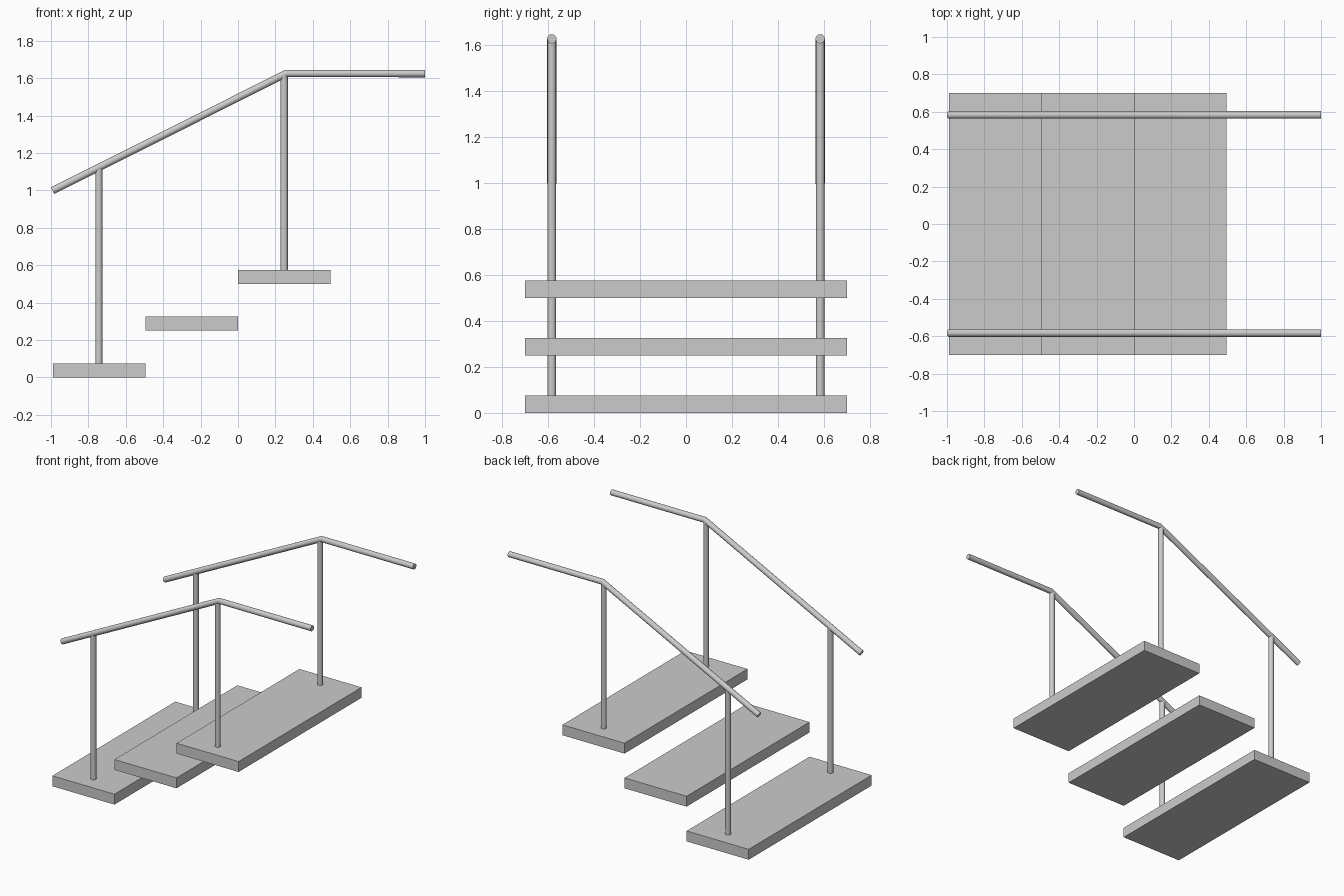
import bpy, math

if "Cube" in bpy.data.objects:
    bpy.data.objects.remove(bpy.data.objects["Cube"])

STEP_W, STEP_RISE, STEP_T = 0.495, 0.25, 0.075
RAIL_Y, R = 0.583, 0.02


def box(name, lo, hi):
    bpy.ops.mesh.primitive_cube_add(size=1, location=[(a + b) / 2 for a, b in zip(lo, hi)])
    ob = bpy.context.object
    ob.name = name
    ob.scale = [b - a for a, b in zip(lo, hi)]
    bpy.ops.object.transform_apply(location=False, rotation=False, scale=True)


def tube(name, points, radius):
    # round bar swept along a straight-segment path, capped at both ends
    cu = bpy.data.curves.new(name, 'CURVE')
    cu.dimensions = '3D'
    cu.bevel_depth = radius
    cu.bevel_resolution = 10
    cu.use_fill_caps = True
    sp = cu.splines.new('POLY')
    sp.points.add(len(points) - 1)
    for p, co in zip(sp.points, points):
        p.co = (*co, 1)
    ob = bpy.data.objects.new(name, cu)
    bpy.context.collection.objects.link(ob)
    bpy.ops.object.select_all(action='DESELECT')
    ob.select_set(True)
    bpy.context.view_layer.objects.active = ob
    bpy.ops.object.convert(target='MESH')
    bpy.ops.object.shade_smooth_by_angle(angle=math.radians(20))


# floating treads
for i in range(3):
    x, z = -0.99 + i * STEP_W, i * STEP_RISE
    box(f"tread_{i + 1}", (x, -0.7, z), (x + STEP_W, 0.7, z + STEP_T))

# handrails and posts on both sides
for side, y in (("front", -RAIL_Y), ("back", RAIL_Y)):
    tube(f"{side}_handrail", [(-0.991, y, 0.999), (0.258, y, 1.625), (1.0, y, 1.625)], R)
    tube(f"{side}_lower_post", [(-0.744, y, STEP_T - 0.005), (-0.744, y, 1.115)], 0.019)
    tube(f"{side}_upper_post", [(0.247, y, 0.57), (0.247, y, 1.612)], 0.019)
